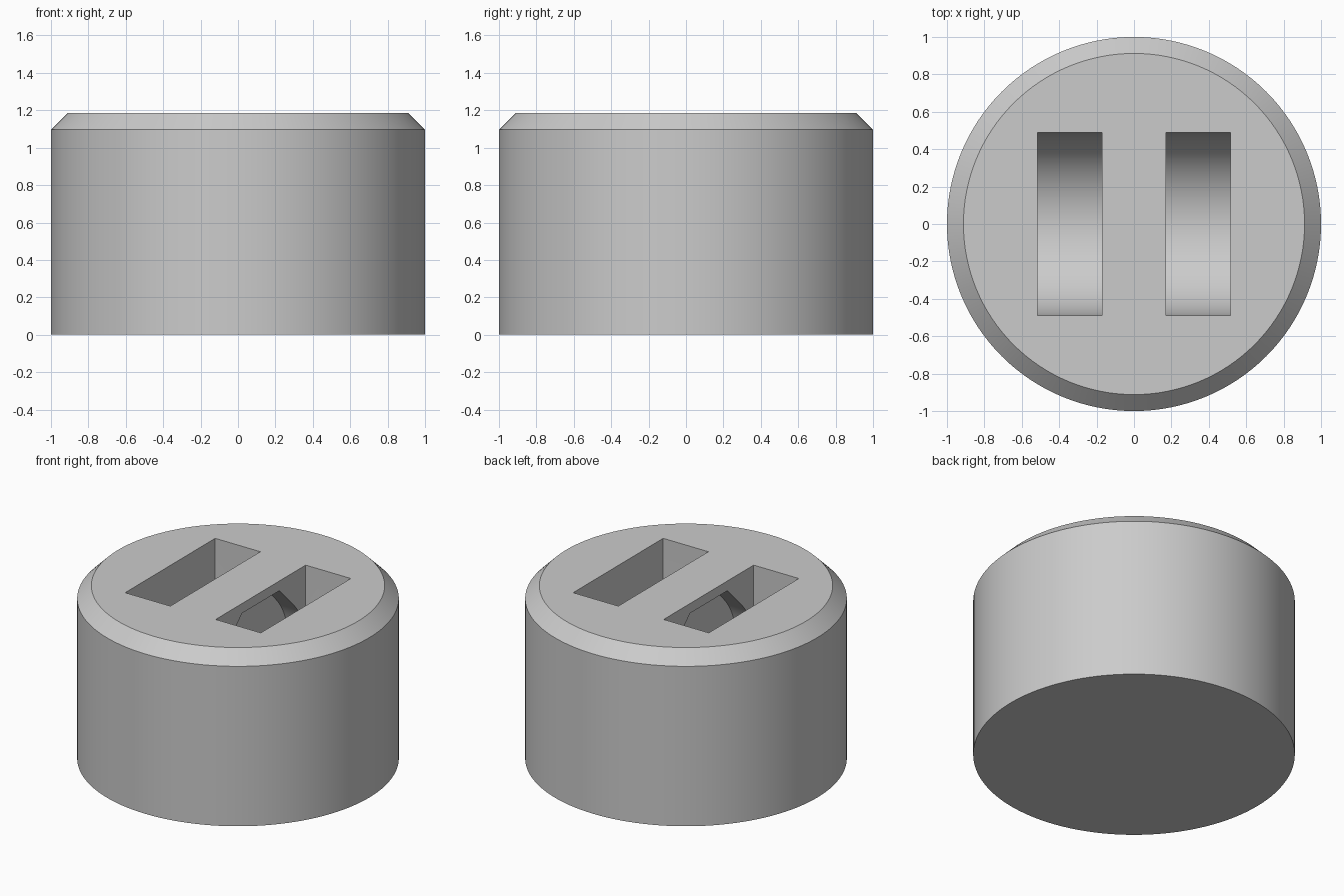
import bpy, bmesh
from math import sin, cos, pi, radians, tan

if "Cube" in bpy.data.objects:
    bpy.data.objects.remove(bpy.data.objects["Cube"])

HEIGHT, CHAMFER = 1.185, 0.088
R, AXIS_Z = 0.488, 0.63                     # trough radius and axis height
X_WEB, X_IN, X_OUT = 0.04, 0.172, 0.515     # web face, slot inner and outer sides
TOP = HEIGHT + 0.2


def finish(bm, name):
    bmesh.ops.recalc_face_normals(bm, faces=bm.faces)
    mesh = bpy.data.meshes.new(name)
    bm.to_mesh(mesh)
    bm.free()
    obj = bpy.data.objects.new(name, mesh)
    bpy.context.collection.objects.link(obj)
    return obj


def ring(bm, x, points):
    return [bm.verts.new((x, y, z)) for y, z in points]


def bridge(bm, a, b):
    for i in range(len(a)):
        j = (i + 1) % len(a)
        bm.faces.new((a[i], a[j], b[j], b[i]))


# Body: round drum with a chamfered top rim
bm = bmesh.new()
bmesh.ops.create_cone(bm, cap_ends=True, segments=128, radius1=1, radius2=1, depth=HEIGHT)
bmesh.ops.translate(bm, verts=bm.verts, vec=(0, 0, HEIGHT / 2))
rim = [e for e in bm.edges if all(v.co.z > HEIGHT - 0.01 for v in e.verts)]
bmesh.ops.bevel(bm, geom=rim, offset=CHAMFER, segments=1, affect='EDGES')
body = finish(bm, "drum_body")

grey = bpy.data.materials.new("plain_grey")
grey.use_nodes = True
colour = (0.6, 0.6, 0.6, 1)
grey.diffuse_color = colour
grey.node_tree.nodes["Principled BSDF"].inputs["Base Color"].default_value = colour
body.data.materials.append(grey)


# Round trough, and the flat-topped arch with 45 degree shoulders
def arc(start, end, steps):
    angles = [radians(start + (end - start) * i / steps) for i in range(steps + 1)]
    return [(R * cos(a), AXIS_Z + R * sin(a)) for a in angles]


trough = arc(0, -180, 48)
flat = R * tan(pi / 8)
arch = arc(180, 135, 12)[1:] + [(-flat, AXIS_Z + R), (flat, AXIS_Z + R)] + arc(45, 0, 12)[:-1]
shaft = [(-R, TOP), (R, TOP)]

# Cutter: open slot with an undercut pocket toward the middle, one on each side
bm = bmesh.new()
for side in (1, -1):
    web = ring(bm, side * X_WEB, trough + arch)
    low = ring(bm, side * X_IN, trough)
    lip = ring(bm, side * X_IN, arch)
    up = ring(bm, side * X_IN, shaft)
    outer = ring(bm, side * X_OUT, trough + shaft)
    bm.faces.new(web)
    bridge(bm, web, low + lip)
    bm.faces.new([low[-1]] + lip + [low[0]] + up[::-1])
    bridge(bm, low + up, outer)
    bm.faces.new(outer)
cutter = finish(bm, "slot_cutter")
cutter.hide_render = True
cutter.data.materials.append(grey)

cut = body.modifiers.new("slots", 'BOOLEAN')
cut.operation = 'DIFFERENCE'
cut.solver = 'EXACT'
cut.object = cutter
bpy.context.view_layer.objects.active = body
body.select_set(True)
bpy.ops.object.modifier_apply(modifier=cut.name)
bpy.data.objects.remove(cutter)

bpy.ops.object.shade_smooth_by_angle(angle=radians(30))
